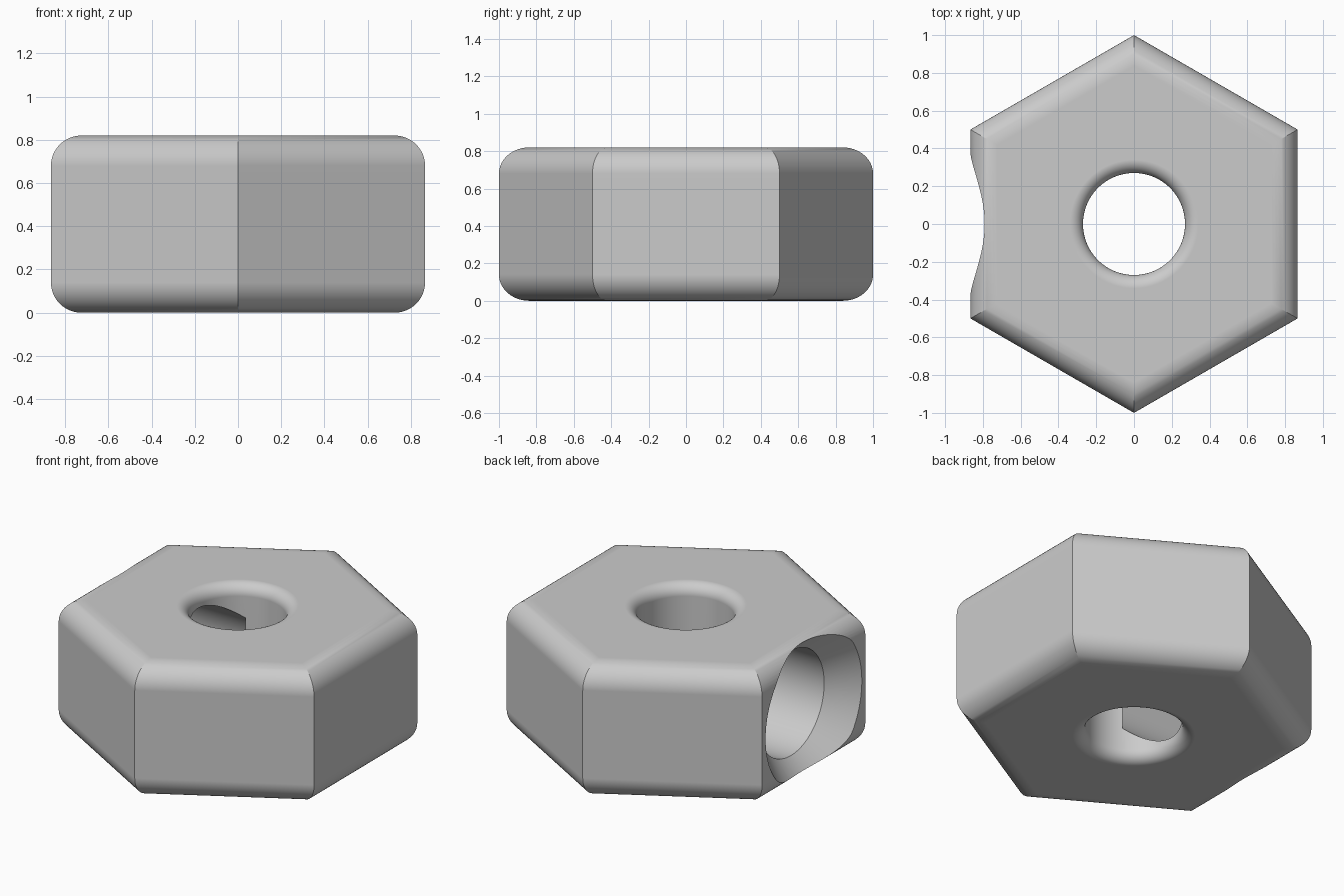
import bpy, bmesh, math
from mathutils import Matrix

if "Cube" in bpy.data.objects:
    bpy.data.objects.remove(bpy.data.objects["Cube"])

H, R, FIL = 0.82, 1.0, 0.14          # height, corner radius, outer rounding
BORE, BFIL = 0.27, 0.07              # bore radius and its rounding
STEPS = 12


def lathe(name, profile, sides, phase=0.0, matrix=None):
    """Stack closed rings of (radius, z), cap both ends."""
    bm = bmesh.new()
    rings = []
    for r, z in profile:
        rings.append([bm.verts.new((r * math.cos(phase + math.tau * i / sides),
                                    r * math.sin(phase + math.tau * i / sides), z))
                      for i in range(sides)])
    for a, b in zip(rings, rings[1:]):
        for i in range(sides):
            j = (i + 1) % sides
            bm.faces.new((a[i], a[j], b[j], b[i]))
    bm.faces.new(rings[0][::-1])
    bm.faces.new(rings[-1])
    if matrix:
        bm.transform(matrix)
    bmesh.ops.recalc_face_normals(bm, faces=bm.faces)
    me = bpy.data.meshes.new(name)
    bm.to_mesh(me)
    bm.free()
    ob = bpy.data.objects.new(name, me)
    bpy.context.collection.objects.link(ob)
    return ob


angles = [math.pi / 2 * i / STEPS for i in range(STEPS + 1)]
to_corner = 1 / math.cos(math.pi / 6)

# Hexagonal body with rounded top and bottom rims
apothem = R / to_corner
low = [((apothem - FIL + FIL * math.sin(a)) * to_corner, FIL - FIL * math.cos(a)) for a in angles]
body = lathe("hex_nut", low + [(r, H - z) for r, z in reversed(low)], 6, math.pi / 6)

# Central bore, flared smoothly at both ends
flare = [(BORE + BFIL - BFIL * math.sin(a), BFIL - BFIL * math.cos(a)) for a in angles]
bore = lathe("bore_cutter", [(BORE + BFIL, -0.2)] + flare
             + [(r, H - z) for r, z in reversed(flare)] + [(BORE + BFIL, H + 0.2)], 96)

# Countersunk blind hole entering from the left face
side_matrix = Matrix.Translation((0, 0, H / 2)) @ Matrix.Rotation(-math.pi / 2, 4, 'Y')
side = lathe("side_hole_cutter", [(0.32, 0.12), (0.32, 0.713), (0.466, 0.866), (0.60, 1.006)],
             96, 0, side_matrix)

grey = bpy.data.materials.new("plain grey")
grey.diffuse_color = (0.6, 0.6, 0.6, 1)
grey.use_nodes = True
grey.node_tree.nodes["Principled BSDF"].inputs["Base Color"].default_value = grey.diffuse_color
for ob in (body, bore, side):
    ob.data.materials.append(grey)

bpy.context.view_layer.objects.active = body
body.select_set(True)
for cutter in (bore, side):
    m = body.modifiers.new("cut", 'BOOLEAN')
    m.operation, m.solver, m.object = 'DIFFERENCE', 'EXACT', cutter
    bpy.ops.object.modifier_apply(modifier=m.name)
    bpy.data.objects.remove(cutter)

# Smooth shading, with the flats kept flat
bpy.ops.object.shade_smooth_by_angle(angle=math.radians(25))
wn = body.modifiers.new("weighted normals", 'WEIGHTED_NORMAL')
wn.keep_sharp = True
